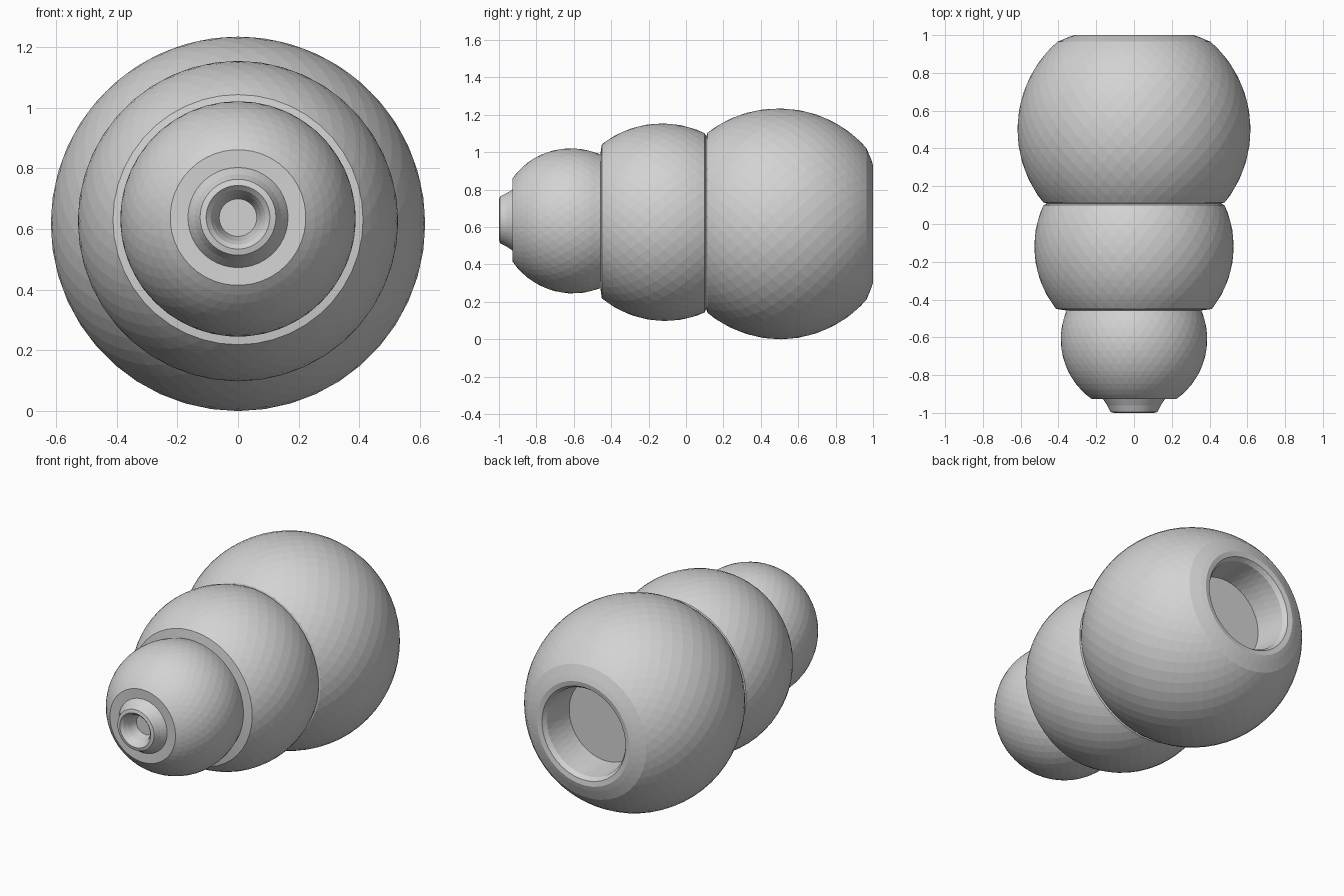
import bpy, bmesh, math

if "Cube" in bpy.data.objects:
    bpy.data.objects.remove(bpy.data.objects["Cube"])

SEGMENTS = 44

grey = bpy.data.materials.new("plain grey")
grey.diffuse_color = (0.65, 0.65, 0.65, 1)
grey.use_nodes = True
grey.node_tree.nodes["Principled BSDF"].inputs["Base Color"].default_value = grey.diffuse_color


def axis_z(y):
    """Height of the body axis, rising very slightly to the front."""
    return 0.617 + max(0.0, 0.5 - y) * 0.0146


def arc(y_mid, radius, y0, y1, steps):
    """Profile points (y, r) along a sphere from y0 to y1."""
    a0 = math.acos((y0 - y_mid) / radius)
    a1 = math.acos((y1 - y_mid) / radius)
    pts = []
    for i in range(steps + 1):
        a = a0 + (a1 - a0) * i / steps
        pts.append((y_mid + radius * math.cos(a), radius * math.sin(a)))
    return pts


def lathe(name, profile):
    """Spin a (y, r) profile around the y axis and cap both ends."""
    bm = bmesh.new()
    rings = []
    for j, (y, r) in enumerate(profile):
        ring = []
        for i in range(SEGMENTS):
            a = 2 * math.pi * (i + 0.5 * (j % 2)) / SEGMENTS
            ring.append(bm.verts.new((r * math.cos(a), y, axis_z(y) + r * math.sin(a))))
        rings.append(ring)
    for j in range(len(rings) - 1):
        a, b = rings[j], rings[j + 1]
        for i in range(SEGMENTS):
            k = (i + 1) % SEGMENTS
            # staggered rings give triangular facets
            if j % 2 == 0:
                bm.faces.new((a[i], a[k], b[i]))
                bm.faces.new((a[k], b[k], b[i]))
            else:
                bm.faces.new((a[i], b[k], b[i]))
                bm.faces.new((a[i], a[k], b[k]))
    bm.faces.new(rings[0])
    bm.faces.new(rings[-1])
    bmesh.ops.recalc_face_normals(bm, faces=bm.faces)
    mesh = bpy.data.meshes.new(name)
    bm.to_mesh(mesh)
    bm.free()
    mesh.materials.append(grey)
    obj = bpy.data.objects.new(name, mesh)
    bpy.context.collection.objects.link(obj)
    return obj


# front nozzle with its small blind hole
profile = [(-0.90, 0.062), (-0.96, 0.078), (-0.985, 0.09), (-1.0, 0.105),
           (-0.995, 0.125), (-0.96, 0.142), (-0.925, 0.165)]
# three swelling lobes, small to large, with tight necks
profile += arc(-0.61, 0.388, -0.948, -0.475, 14)[1:]
profile += [(-0.458, 0.358)]
profile += arc(-0.12, 0.528, -0.45, 0.10, 13)
profile += [(0.108, 0.462)]
profile += arc(0.50, 0.617, 0.115, 0.965, 20)
# flattened back rim and the wide blind socket
profile += [(0.99, 0.345), (1.0, 0.315), (0.995, 0.285), (0.97, 0.268),
            (0.87, 0.258), (0.78, 0.25)]

lathe("lobed_body", profile)
